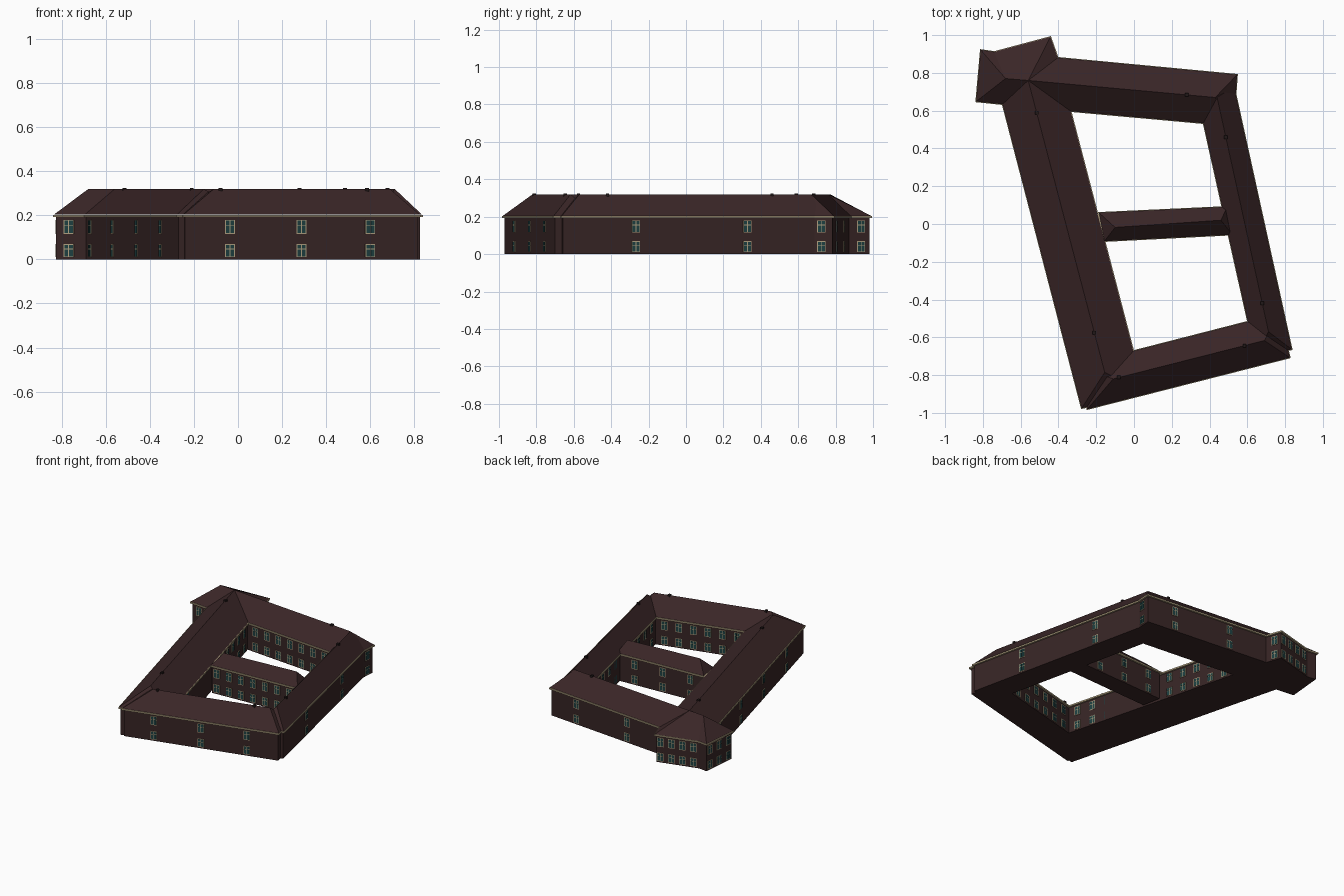
import bpy
from mathutils import Vector

cube = bpy.data.objects.get("Cube")
if cube:
    bpy.data.objects.remove(cube)

EAVE, RIDGE, OVERHANG = 0.2, 0.32, 0.012


def material(name, rgb):
    m = bpy.data.materials.new(name)
    m.use_nodes = True
    m.diffuse_color = (*rgb, 1)
    node = m.node_tree.nodes["Principled BSDF"]
    node.inputs["Base Color"].default_value = (*rgb, 1)
    node.inputs["Roughness"].default_value = 0.9
    return m


WALL = material("dark brick", (0.038, 0.018, 0.018))
ROOF = material("brown roof", (0.042, 0.019, 0.020))
CREAM = material("cream trim", (0.42, 0.34, 0.21))
GLASS = material("dark teal glass", (0.012, 0.05, 0.052))
VENT = material("vent black", (0.015, 0.009, 0.009))


def mesh(name, verts, faces, mats, indices=None):
    me = bpy.data.meshes.new(name)
    me.from_pydata([tuple(v) for v in verts], [], faces)
    for m in mats:
        me.materials.append(m)
    if indices:
        me.polygons.foreach_set("material_index", indices)
    ob = bpy.data.objects.new(name, me)
    bpy.context.collection.objects.link(ob)
    return ob


def inset(poly, d):
    """Move every edge of a counter-clockwise polygon inwards by d."""
    out = []
    n = len(poly)
    for i in range(n):
        p = Vector(poly[i])
        a = (p - Vector(poly[i - 1])).normalized()
        b = (Vector(poly[(i + 1) % n]) - p).normalized()
        na, nb = Vector((-a.y, a.x)), Vector((-b.y, b.x))
        out.append(p + (na + nb) * d / (1 + na.dot(nb)))
    return out


def prism(name, poly, z0, z1, mat):
    n = len(poly)
    verts = [(x, y, z) for z in (z0, z1) for x, y in poly]
    faces = [(i, (i + 1) % n, n + (i + 1) % n, n + i) for i in range(n)]
    faces += [tuple(reversed(range(n))), tuple(range(n, 2 * n))]
    return mesh(name, verts, faces, [mat])


def wing(name, poly, ridge, top=RIDGE, links=((0, 1), (1,), (1, 0), (0,))):
    """Walls, cornice and a pitched roof; links gives the ridge ends above each eave."""
    n = len(poly)
    prism(name + "_walls", inset(poly, OVERHANG), 0, EAVE, WALL)
    prism(name + "_cornice", poly, EAVE - 0.008, EAVE + 0.003, CREAM)
    eaves = inset(poly, 0.004)
    verts = [(x, y, EAVE + 0.004) for x, y in eaves] + [(x, y, top) for x, y in ridge]
    faces = [(i, (i + 1) % n) + tuple(n + k for k in reversed(links[i])) for i in range(n)]
    faces.append(tuple(reversed(range(n))))
    mesh(name + "_roof", verts, faces, [ROOF])


# Wings, corners counter-clockwise
wing("west_wing", [(-0.28, -0.98), (0.06, -0.9), (-0.371, 0.75), (-0.73, 0.75)],
     [(-0.155, -0.785), (-0.56, 0.76)], links=((0,), (0, 1), (1,), (1, 0)))
wing("north_wing", [(-0.5, 0.608), (0.53, 0.515), (0.55, 0.794), (-0.55, 0.898)],
     [(-0.56, 0.76), (0.43, 0.67)])
wing("east_wing", [(0.642, -0.71), (0.84, -0.667), (0.533, 0.73), (0.32, 0.73)],
     [(0.712, -0.57), (0.44, 0.67)], links=((0,), (0, 1), (1,), (1, 0)))
wing("south_wing", [(-0.25, -0.985), (0.83, -0.71), (0.77, -0.47), (-0.31, -0.747)],
     [(-0.11, -0.82), (0.69, -0.617)])
wing("middle_wing", [(-0.16, -0.095), (0.525, -0.06), (0.497, 0.095), (-0.19, 0.063)],
     [(-0.1, -0.018), (0.46, 0.02)], top=0.28)
wing("corner_pavilion", [(-0.84, 0.645), (-0.5, 0.61), (-0.36, 0.77), (-0.44, 0.995),
                         (-0.74, 0.915), (-0.815, 0.926)],
     [(-0.68, 0.77), (-0.56, 0.76)],
     links=((0, 1), (1,), (1,), (1, 0), (0,), (0,)))


def windows(name, p, q, spots, width=0.046):
    """Two storeys of four-pane windows on the wall p-q, outside on the right of p to q."""
    p, q = Vector(p), Vector(q)
    along = (q - p).normalized()
    out = Vector((along.y, -along.x))
    verts, faces, idx = [], [], []

    def plate(c, u0, u1, z0, z1, depth, mat):
        k = len(verts)
        for d in (0, depth):
            for u, z in ((u0, z0), (u1, z0), (u1, z1), (u0, z1)):
                w = c + along * u + out * (d - OVERHANG)
                verts.append((w.x, w.y, z))
        quads = [(4, 5, 6, 7)] + [(i, (i + 1) % 4, 4 + (i + 1) % 4, 4 + i) for i in range(4)]
        faces.extend(tuple(k + i for i in f) for f in quads)
        idx.extend([mat] * len(quads))

    h, b = width / 2, 0.004
    for t in spots:
        c = p.lerp(q, t)
        for z0, z1 in ((0.01, 0.07), (0.115, 0.18)):
            plate(c, -h, h, z0, z1, 0.003, 0)
            split = z0 + (z1 - z0) * 0.62
            for u0, u1 in ((-h + b, -b / 2), (b / 2, h - b)):
                plate(c, u0, u1, z0 + b, split - b / 2, 0.004, 1)
                plate(c, u0, u1, split + b / 2, z1 - b, 0.004, 1)
    mesh(name, verts, faces, [CREAM, GLASS], idx)


def even(n):
    return [(i + 0.5) / n for i in range(n)]


# Street side windows
windows("south_windows", (-0.25, -0.985), (0.83, -0.71), (0.2, 0.5, 0.79))
windows("east_windows", (0.84, -0.667), (0.545, 0.672), (0.3, 0.745))
windows("north_end_windows", (0.545, 0.672), (0.55, 0.794), (0.42,))
windows("north_windows", (0.55, 0.794), (-0.4, 0.884), (0.24, 0.7))
windows("west_windows", (-0.7, 0.63), (-0.28, -0.98), (0.04, 0.28, 0.54, 0.8))
windows("pavilion_south_windows", (-0.84, 0.645), (-0.7, 0.63), (0.5,))
windows("pavilion_west_windows", (-0.815, 0.926), (-0.84, 0.645), even(3))
windows("pavilion_north_windows", (-0.44, 0.995), (-0.74, 0.915), even(4))
windows("pavilion_east_windows", (-0.4, 0.884), (-0.44, 0.995), (0.5,))

# Courtyard windows, each court walked clockwise
courts = {
    "north_court": ([(-0.185, 0.063), (-0.33, 0.593), (0.365, 0.53), (0.466, 0.095)], (5, 7, 4, 3)),
    "south_court": ([(0.0, -0.667), (-0.16, -0.095), (0.497, -0.063), (0.598, -0.513)], (5, 7, 4, 6)),
}
for court, (pts, counts) in courts.items():
    for i, side in enumerate(("west", "north", "east", "south")):
        windows(f"{court}_{side}_windows", pts[i], pts[(i + 1) % 4], even(counts[i]))

# Roof vents along the ridges
for i, (x, y) in enumerate([(0.28, 0.684), (0.485, 0.46), (0.68, -0.42), (0.585, -0.645),
                            (-0.08, -0.812), (-0.21, -0.575), (-0.515, 0.59)]):
    r = 0.009
    prism(f"roof_vent_{i + 1}", [(x - r, y - r), (x + r, y - r), (x + r, y + r), (x - r, y + r)],
          0.3, 0.325, VENT)
